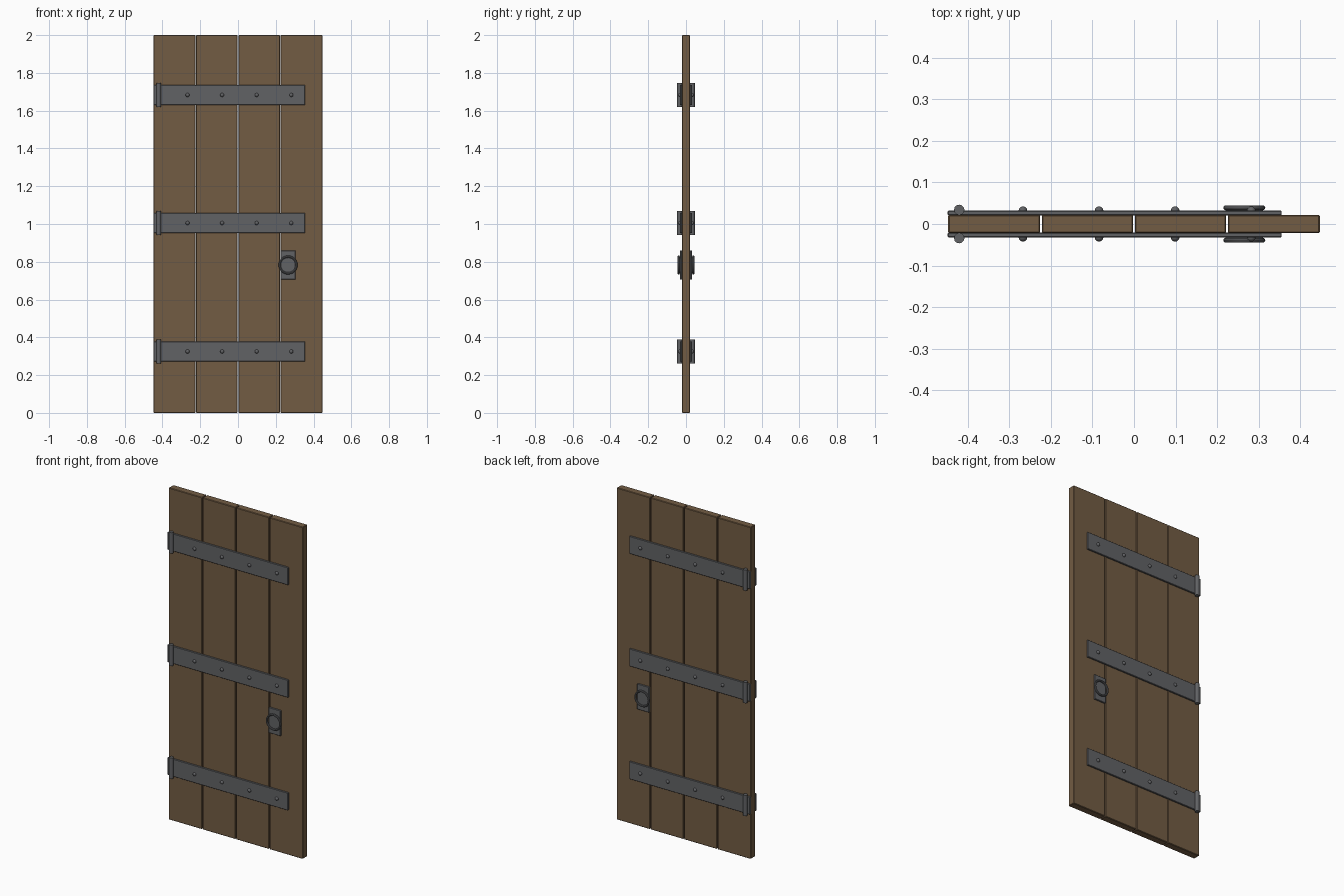
import bpy
import math
from mathutils import Vector

cube = bpy.data.objects.get("Cube")
if cube:
    bpy.data.objects.remove(cube, do_unlink=True)


def material(name, rgb, rough):
    m = bpy.data.materials.new(name)
    m.use_nodes = True
    m.diffuse_color = (*rgb, 1)
    bsdf = m.node_tree.nodes["Principled BSDF"]
    bsdf.inputs["Base Color"].default_value = (*rgb, 1)
    bsdf.inputs["Roughness"].default_value = rough
    return m


wood = material("brown wood", (0.17, 0.107, 0.057), 0.8)
iron = material("dark iron", (0.12, 0.123, 0.13), 0.6)


def finish(name, mat, smooth=False):
    ob = bpy.context.object
    ob.name = ob.data.name = name
    ob.data.materials.append(mat)
    if smooth:
        bpy.ops.object.shade_smooth_by_angle(angle=math.radians(40))
    return ob


def box(name, low, high, mat, bevel):
    """Bevelled box between two corners."""
    low, high = Vector(low), Vector(high)
    bpy.ops.mesh.primitive_cube_add(size=1, location=(low + high) / 2)
    bpy.context.object.scale = high - low
    bpy.ops.object.transform_apply(location=False, rotation=False, scale=True)
    ob = finish(name, mat)
    mod = ob.modifiers.new("edge bevel", 'BEVEL')
    mod.width = bevel
    mod.segments = 1
    return ob


def slab(name, x0, x1, z0, z1, side, y0, y1):
    """Flat iron plate on one face of the door."""
    ys = sorted((side * y0, side * y1))
    return box(name, (x0, ys[0], z0), (x1, ys[1], z1), iron, 0.002)


# Four vertical planks
HALF, THICK, GAP, COUNT = 0.447, 0.022, 0.002, 4
width = 2 * HALF / COUNT
for i in range(COUNT):
    x0 = -HALF + i * width
    box(f"plank_{i + 1}",
        (x0 + (GAP if i else 0), -THICK, 0),
        (x0 + width - (GAP if i < COUNT - 1 else 0), THICK, 2), wood, 0.003)

# The same ironwork on the front and the back
for side, face in ((-1, "front"), (1, "back")):
    for z, level in ((0.325, "lower"), (1.005, "middle"), (1.683, "upper")):
        label = f"{face}_{level}"

        # Long hinge strap
        slab(f"{label}_strap", -0.448, 0.355, z - 0.053, z + 0.053, side, 0.021, 0.032)

        # Hinge barrel
        bpy.ops.mesh.primitive_cylinder_add(
            vertices=12, radius=0.0125, depth=0.125, location=(-0.42, side * 0.034, z))
        finish(f"{label}_hinge_barrel", iron, True)

        # Domed rivets
        for k in range(4):
            bpy.ops.mesh.primitive_uv_sphere_add(
                segments=12, ring_count=8, radius=0.0105,
                location=(-0.267 + k * 0.183, side * 0.032, z))
            finish(f"{label}_rivet_{k + 1}", iron, True)

    # Handle plate and pull ring
    slab(f"{face}_handle_plate", 0.225, 0.305, 0.706, 0.86, side, 0.021, 0.031)
    bpy.ops.mesh.primitive_torus_add(
        major_radius=0.0445, minor_radius=0.006, major_segments=24, minor_segments=8,
        location=(0.265, side * 0.039, 0.783), rotation=(math.pi / 2, 0, 0))
    finish(f"{face}_pull_ring", iron, True)
